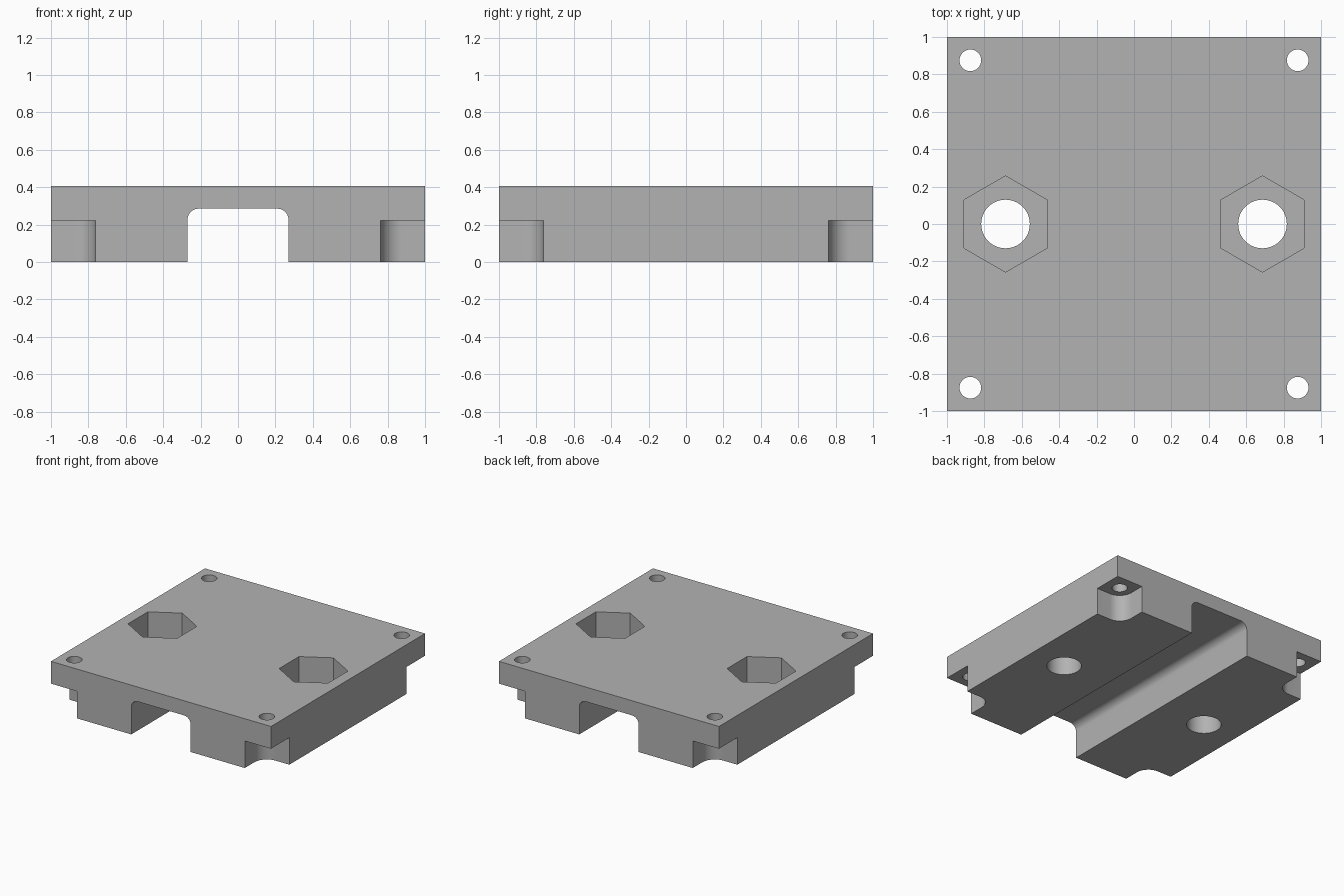
import bpy
import bmesh
from math import cos, sin, pi, radians

default = bpy.data.objects.get("Cube")
if default:
    bpy.data.objects.remove(default, do_unlink=True)

HEIGHT = 0.405
HOLE = 0.875          # screw hole distance from the centre lines
NUT = 0.687           # bolt distance from the centre
POCKET_FLOOR = 0.16
RELIEF_TOP = 0.222

grey = bpy.data.materials.new("plain grey")
grey.use_nodes = True
colour = (0.45, 0.45, 0.45, 1)
grey.diffuse_color = colour
grey.node_tree.nodes["Principled BSDF"].inputs["Base Color"].default_value = colour


def arc(cx, cy, r, start, end, steps):
    """Points along an arc, angles in degrees."""
    angles = [radians(start + (end - start) * i / steps) for i in range(steps + 1)]
    return [(cx + r * cos(a), cy + r * sin(a)) for a in angles]


def prism(name, points, low, high, along_y=False):
    """Extrude a closed outline along z, or an x-z outline along y."""
    bm = bmesh.new()
    place = (lambda u, v: (u, low, v)) if along_y else (lambda u, v: (u, v, low))
    face = bm.faces.new([bm.verts.new(place(u, v)) for u, v in points])
    ext = bmesh.ops.extrude_face_region(bm, geom=[face])
    verts = [g for g in ext["geom"] if isinstance(g, bmesh.types.BMVert)]
    shift = (0, high - low, 0) if along_y else (0, 0, high - low)
    bmesh.ops.translate(bm, verts=verts, vec=shift)
    bmesh.ops.recalc_face_normals(bm, faces=bm.faces)
    mesh = bpy.data.meshes.new(name)
    bm.to_mesh(mesh)
    bm.free()
    obj = bpy.data.objects.new(name, mesh)
    bpy.context.collection.objects.link(obj)
    return obj


def circle(cx, cy, r, sides, start=0):
    return arc(cx, cy, r, start, start + 360, sides)[:-1]


# Block with a round-cornered channel along its underside
half, top, r = 0.27, 0.285, 0.06
profile = [(-1, 0), (-half, 0)]
profile += arc(-half + r, top - r, r, 180, 90, 10)
profile += arc(half - r, top - r, r, 90, 0, 10)
profile += [(half, 0), (1, 0), (1, HEIGHT), (-1, HEIGHT)]
plate = prism("mounting_plate", profile, -1, 1, along_y=True)
plate.data.materials.append(grey)

cutters = []
for sx in (-1, 1):
    # Hexagonal nut pocket and the bolt hole below it
    cutters.append(prism("nut_pocket", circle(sx * NUT, 0, 0.257, 6, 30), POCKET_FLOOR, 0.6))
    cutters.append(prism("bolt_hole", circle(sx * NUT, 0, 0.13, 48), -0.1, POCKET_FLOOR + 0.05))
    for sy in (-1, 1):
        # Corner relief with a rounded inner corner, and its screw hole
        relief = arc(HOLE, HOLE, 0.113, 180, 270, 12)
        inner = HOLE - 0.113
        relief += [(1.1, inner), (1.1, 1.1), (inner, 1.1)]
        cutters.append(prism("corner_relief", [(sx * x, sy * y) for x, y in relief],
                             -0.1, RELIEF_TOP))
        cutters.append(prism("screw_hole", circle(sx * HOLE, sy * HOLE, 0.058, 32),
                             RELIEF_TOP - 0.05, 0.6))

# Cut everything out, then bake the result and drop the cutters
for cutter in cutters:
    mod = plate.modifiers.new(cutter.name, "BOOLEAN")
    mod.operation = "DIFFERENCE"
    mod.solver = "EXACT"
    mod.object = cutter
bpy.context.view_layer.update()
depsgraph = bpy.context.evaluated_depsgraph_get()
baked = bpy.data.meshes.new_from_object(plate.evaluated_get(depsgraph))
plate.modifiers.clear()
plate.data = baked
for cutter in cutters:
    bpy.data.objects.remove(cutter, do_unlink=True)

# Smooth the round walls, keep the edges crisp
bpy.ops.object.select_all(action="DESELECT")
plate.select_set(True)
bpy.context.view_layer.objects.active = plate
bpy.ops.object.shade_smooth_by_angle(angle=radians(30))
